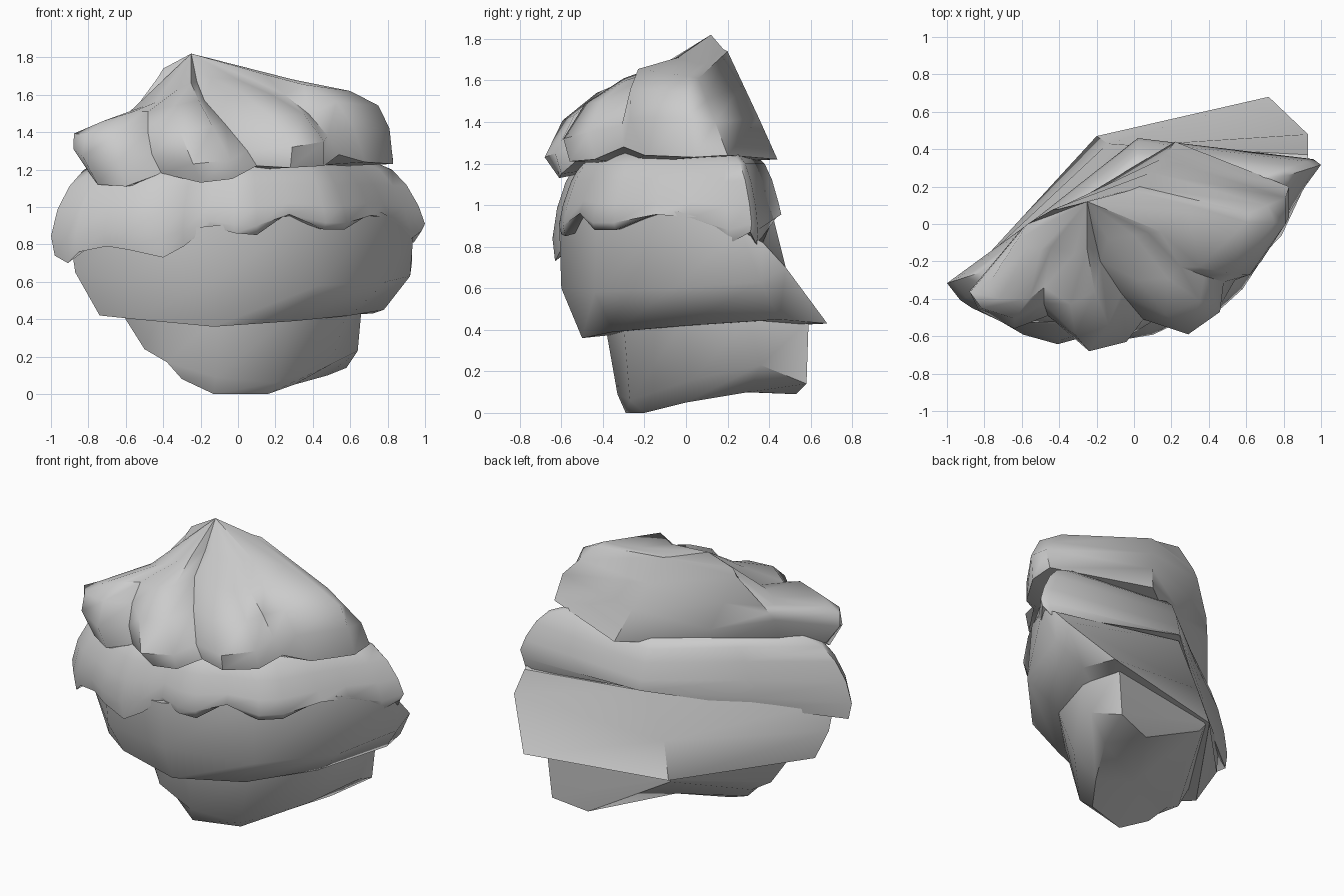
import bpy, bmesh, math

grey = bpy.data.materials.new("plain_grey")
grey.diffuse_color = (0.6, 0.6, 0.6, 1)


def loft(name, rings, apex=None, angle=45):
    """Skin equal-length rings from bottom to top, with fan caps."""
    bm = bmesh.new()
    loops = [[bm.verts.new(p) for p in r] for r in rings]
    n = len(loops[0])
    for a, b in zip(loops, loops[1:]):
        for i in range(n):
            j = (i + 1) % n
            bm.faces.new((a[i], a[j], b[j], b[i]))

    def fan(loop, tip=None):
        if tip is None:
            tip = [sum(v.co[k] for v in loop) / n for k in range(3)]
        c = bm.verts.new(tip)
        for i in range(n):
            bm.faces.new((loop[i], loop[(i + 1) % n], c))

    fan(loops[0])
    fan(loops[-1], apex)
    bmesh.ops.recalc_face_normals(bm, faces=bm.faces[:])
    me = bpy.data.meshes.new(name)
    bm.to_mesh(me)
    bm.free()
    me.materials.append(grey)
    ob = bpy.data.objects.new(name, me)
    bpy.context.collection.objects.link(ob)
    bpy.ops.object.select_all(action='DESELECT')
    ob.select_set(True)
    bpy.context.view_layer.objects.active = ob
    bpy.ops.object.shade_smooth_by_angle(angle=math.radians(angle))
    return ob


# Foot: tapered stub whose underside rises to the rear
loft("foot", [
    [(-.38, -.15, .17), (-.3, -.22, .08), (-.13, -.29, 0), (.16, -.2, 0),
     (.3, 0, .05), (.48, .3, .1), (.35, .53, .09), (-.17, .41, .38)],
    [(-.5, -.18, .24), (-.38, -.28, .17), (-.12, -.33, .09), (.2, -.27, .06),
     (.5, .03, .16), (.64, .36, .23), (.58, .58, .14), (-.19, .43, .41)],
    [(-.62, -.22, .43), (-.42, -.34, .43), (-.1, -.39, .43), (.3, -.3, .43),
     (.58, -.02, .43), (.66, .3, .45), (.61, .59, .44), (-.2, .45, .43)],
])

# Cup: wide body with a slanted back
loft("cup", [
    [(-.74, -.3, .42), (-.55, -.42, .4), (-.13, -.5, .36), (.3, -.35, .39),
     (.6, 0, .42), (.78, .45, .45), (.72, .68, .43), (-.2, .47, .42)],
    [(-.87, -.26, .65), (-.6, -.51, .6), (-.13, -.6, .6), (.43, -.44, .58),
     (.79, -.06, .6), (.92, .36, .63), (.93, .48, .7), (-.14, .43, .65)],
    [(-.9, -.28, .85), (-.6, -.54, .85), (-.13, -.61, .9), (.41, -.43, .97),
     (.77, -.04, .97), (.94, .26, .88), (.93, .37, .82), (0, .42, .94)],
], angle=50)

# Lower frosting: scalloped rim rolled up and inward
rim = [(-.98, -.31, .74), (-.91, -.4, .7), (-.85, -.44, .76),
       (-.7, -.51, .79), (-.58, -.58, .77),
       (-.4, -.63, .73), (-.29, -.6, .79), (-.15, -.57, .9), (-.02, -.6, .86),
       (.1, -.58, .85), (.27, -.5, .97), (.46, -.44, .88), (.57, -.34, .88),
       (.7, -.14, .96), (.79, .02, .93), (.9, .2, .81), (.98, .31, .87),
       (.94, .34, .81), (.02, .45, .96), (-.5, .04, .83)]


def rolled(scale, level, mix):
    return [(x * scale, y * scale, z + (level - z) * mix) for x, y, z in rim]


loft("lower_frosting", [
    rolled(.88, .9, .4), rim, rolled(1.02, .95, .5), rolled(.985, 1.03, .85),
    rolled(.92, 1.13, .95), rolled(.84, 1.2, 1), rolled(.72, 1.25, 1)],
    angle=60)

# Upper frosting: hem, bulge, shoulder and crown, with dips between lobes
hem = [(-.8, -.33, 1.19), (-.75, -.44, 1.12), (-.6, -.53, 1.11),
       (-.41, -.52, 1.18), (-.2, -.61, 1.13), (-.03, -.6, 1.15),
       (.1, -.52, 1.22), (.28, -.56, 1.21), (.46, -.44, 1.22),
       (.54, -.3, 1.28), (.68, -.2, 1.24), (.83, .04, 1.23),
       (.83, .2, 1.24), (.22, .44, 1.22), (-.3, .05, 1.2),
       (-.58, -.16, 1.19)]
bulge = [(-.88, -.36, 1.31), (-.83, -.46, 1.27), (-.64, -.56, 1.25),
         (-.46, -.49, 1.28), (-.24, -.68, 1.23), (-.04, -.63, 1.25),
         (.05, -.51, 1.3), (.29, -.59, 1.32), (.46, -.47, 1.35),
         (.48, -.31, 1.38), (.62, -.27, 1.42), (.81, 0, 1.42),
         (.81, .14, 1.4), (.15, .35, 1.42), (-.28, .14, 1.32),
         (-.62, -.05, 1.4)]
shoulder = [(-.79, -.34, 1.43), (-.72, -.4, 1.46), (-.56, -.4, 1.51),
            (-.48, -.34, 1.51), (-.34, -.43, 1.54), (-.21, -.36, 1.57),
            (-.18, -.2, 1.57), (.02, -.3, 1.61), (.18, -.29, 1.6),
            (.25, -.23, 1.6), (.35, -.23, 1.655), (.6, .01, 1.62),
            (.62, .06, 1.61), (.03, .2, 1.74), (-.43, .08, 1.69),
            (-.57, .0, 1.5)]
crown = [(-.6, -.07, 1.49), (-.56, -.12, 1.51), (-.5, -.14, 1.54),
         (-.44, -.12, 1.56), (-.32, -.16, 1.63), (-.25, -.14, 1.66),
         (-.22, -.03, 1.67), (-.14, -.08, 1.69), (.0, -.06, 1.68),
         (.08, -.05, 1.68), (.14, -.04, 1.71), (.3, .06, 1.68),
         (.3, .1, 1.68), (-.02, .18, 1.75), (-.4, .08, 1.74),
         (-.46, .04, 1.6)]
# Extra ring that rounds the lobes, leaving the rear flat
fullness = []
for i, (b, s) in enumerate(zip(bulge, shoulder)):
    x, y, z = ((p + q) / 2 for p, q in zip(b, s))
    push = 0 if i > 11 else .015 if i in (3, 6, 9) else .045
    r = math.hypot(x, y + .05)
    fullness.append((x + x / r * push, y + (y + .05) / r * push,
                     z + push * .5))
loft("upper_frosting", [hem, bulge, fullness, shoulder, crown],
     apex=(-.25, .12, 1.82), angle=50)
